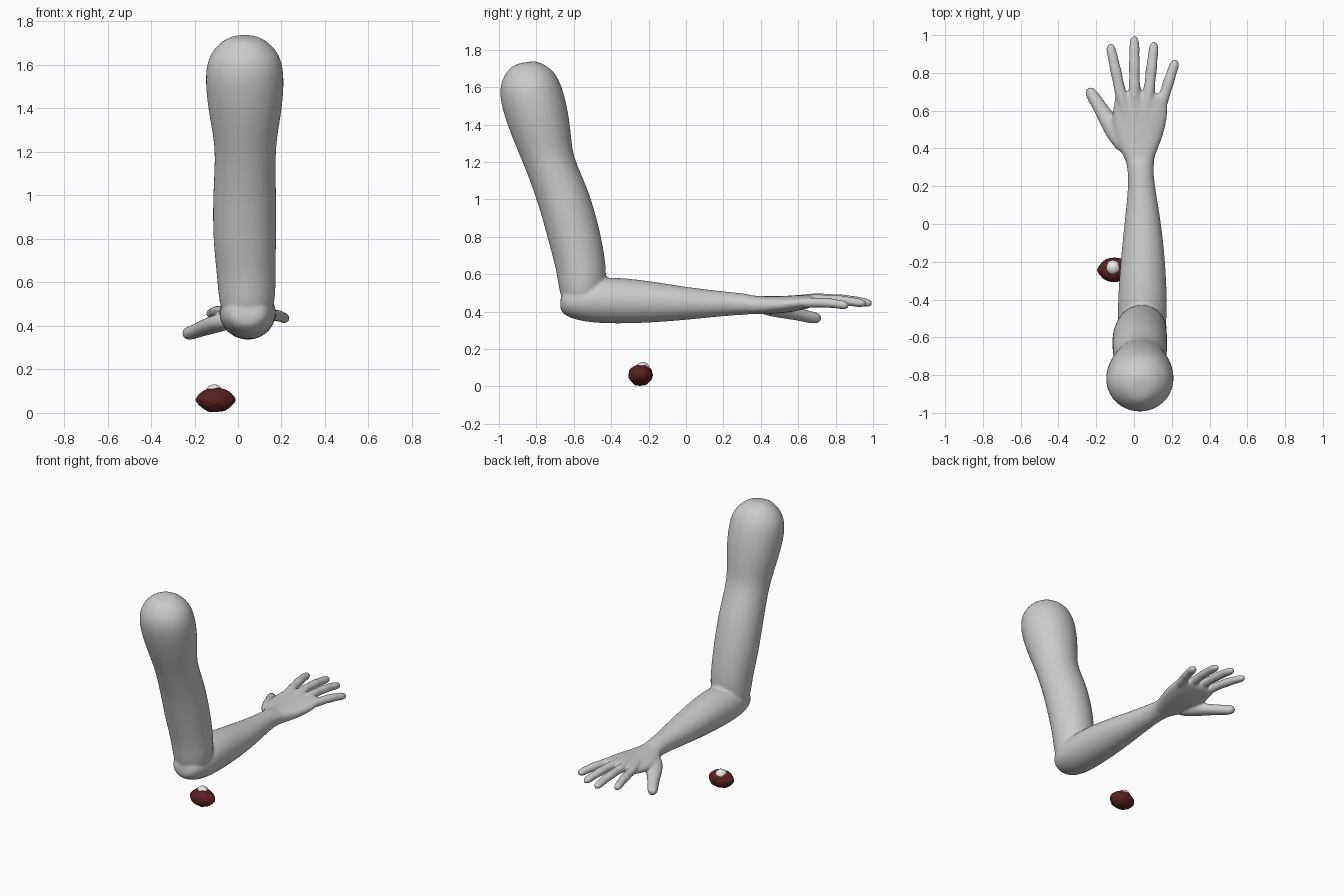
import bpy, bmesh, math, random
from mathutils import Vector

old = bpy.data.objects.get("Cube")
if old:
    bpy.data.objects.remove(old)


def material(name, color):
    m = bpy.data.materials.new(name)
    m.use_nodes = True
    m.diffuse_color = (*color, 1)
    m.node_tree.nodes["Principled BSDF"].inputs["Base Color"].default_value = (*color, 1)
    return m


SKIN = material("pale grey", (0.6, 0.6, 0.6))
RED = material("dark red", (0.1, 0.015, 0.015))
WHITE = material("white", (0.8, 0.8, 0.8))


def finish(bm, name, mat):
    bmesh.ops.recalc_face_normals(bm, faces=bm.faces)
    mesh = bpy.data.meshes.new(name)
    bm.to_mesh(mesh)
    bm.free()
    mesh.materials.append(mat)
    mesh.polygons.foreach_set("use_smooth", [True] * len(mesh.polygons))
    obj = bpy.data.objects.new(name, mesh)
    bpy.context.collection.objects.link(obj)
    return obj


def spow(v, p):
    return math.copysign(abs(v) ** p, v)


def loft(bm, rings, power=1.0, sides=16):
    """Skin oval rings (x, y, z, half width, half depth) set across their path."""
    centres = [Vector(r[:3]) for r in rings]
    loops = []
    for i, r in enumerate(rings):
        t = (centres[min(i + 1, len(rings) - 1)] - centres[max(i - 1, 0)]).normalized()
        u = Vector((1, 0, 0))
        u = (u - u.dot(t) * t).normalized()
        v = t.cross(u)
        loop = []
        for k in range(sides):
            a = math.tau * k / sides
            loop.append(bm.verts.new(centres[i] + 1.02 * (
                u * r[3] * spow(math.cos(a), power) + v * r[4] * spow(math.sin(a), power))))
        loops.append(loop)
    for a, b in zip(loops, loops[1:]):
        for k in range(sides):
            n = (k + 1) % sides
            bm.faces.new((a[k], a[n], b[n], b[k]))
    bm.faces.new(loops[0][::-1])
    bm.faces.new(loops[-1])


arm = bmesh.new()

# Upper arm, from rounded shoulder to elbow
loft(arm, [
    (.03, -.87, 1.732, .05, .05), (.03, -.866, 1.712, .095, .09),
    (.03, -.853, 1.66, .155, .145), (.03, -.83, 1.57, .185, .173),
    (.033, -.785, 1.41, .173, .165), (.033, -.752, 1.28, .148, .145),
    (.034, -.725, 1.18, .138, .13), (.03, -.65, 1.0, .146, .14),
    (.03, -.596, .8, .146, .141), (.038, -.56, .64, .135, .134),
    (.042, -.553, .53, .132, .128), (.04, -.555, .44, .11, .105),
    (.04, -.56, .39, .06, .05)])

# Forearm, from elbow to wrist
loft(arm, [
    (.04, -.672, .465, .06, .05), (.04, -.64, .46, .1, .085),
    (.042, -.56, .455, .128, .108), (.045, -.42, .462, .132, .128),
    (.047, -.2, .452, .119, .113), (.047, 0, .443, .098, .088),
    (.04, .2, .442, .07, .066), (.034, .3, .441, .066, .058),
    (.03, .38, .435, .09, .05)])

# Palm
loft(arm, [
    (.034, .28, .442, .062, .052), (.03, .36, .435, .08, .05),
    (.024, .43, .434, .118, .048), (.024, .52, .438, .142, .046),
    (.034, .6, .446, .145, .041), (.04, .67, .455, .14, .032),
    (.042, .70, .457, .125, .022)], power=.85)

# Fingers, each starting as a tendon ridge on the back of the hand
fingers = [((-.068, .68, .465), (-.128, .955, .452)),
           ((.002, .70, .47), (.002, .997, .442)),
           ((.078, .69, .465), (.108, .965, .44)),
           ((.15, .65, .447), (.222, .87, .43))]
profile = [(0, .034), (.2, .029), (.36, .029), (.48, .032), (.62, .027),
           (.76, .028), (.88, .027), (.96, .021), (1, .01)]
for base, tip in fingers:
    b, t = Vector(base), Vector(tip)
    root = Vector((.03 + .3 * (b.x - .03), .4, .462))
    path = [(*root, .012, .012), (*root.lerp(b, .6), .016, .022)]
    for f, r in profile:
        p = b.lerp(t, f)
        p.z += .008 * math.sin(math.pi * f)
        path.append((*p, r, r * .9))
    loft(arm, path, sides=12)

# Thumb with its muscle
loft(arm, [
    (-.03, .38, .43, .03, .03), (-.07, .44, .418, .053, .043),
    (-.125, .53, .402, .052, .04), (-.172, .605, .385, .039, .035),
    (-.203, .655, .372, .036, .033), (-.226, .69, .366, .034, .033),
    (-.238, .712, .364, .024, .024), (-.242, .72, .363, .01, .01)], sides=12)

# Blend all parts into one skin
arm_obj = finish(arm, "arm", SKIN)
sub = arm_obj.modifiers.new("rounding", 'SUBSURF')
sub.levels = sub.render_levels = 2
fuse = arm_obj.modifiers.new("fuse", 'REMESH')
fuse.mode = 'VOXEL'
fuse.voxel_size = .009
fuse.use_smooth_shade = True
soft = arm_obj.modifiers.new("soften", 'SMOOTH')
soft.factor = .5
soft.iterations = 5

# Lumpy red flesh, drawn out to points at both sides
random.seed(4)
flesh = bmesh.new()
bmesh.ops.create_icosphere(flesh, subdivisions=4, radius=1)
for v in flesh.verts:
    d = v.co.copy()
    lump = 1 + .05 * math.sin(7 * d.x + 3 * d.z) * math.cos(8 * d.y) + random.uniform(-.03, .03)
    pinch = 1 - .4 * d.x ** 4
    v.co = Vector((-.103 + .092 * d.x, -.243 + .064 * d.y * lump * pinch,
                   .06 + .056 * d.z * lump * pinch))
finish(flesh, "flesh_lump", RED)

# White ball set in the flesh
ball = bmesh.new()
bmesh.ops.create_uvsphere(ball, u_segments=32, v_segments=16, radius=.039)
bmesh.ops.translate(ball, verts=ball.verts, vec=(-.11, -.232, .092))
finish(ball, "white_ball", WHITE)
